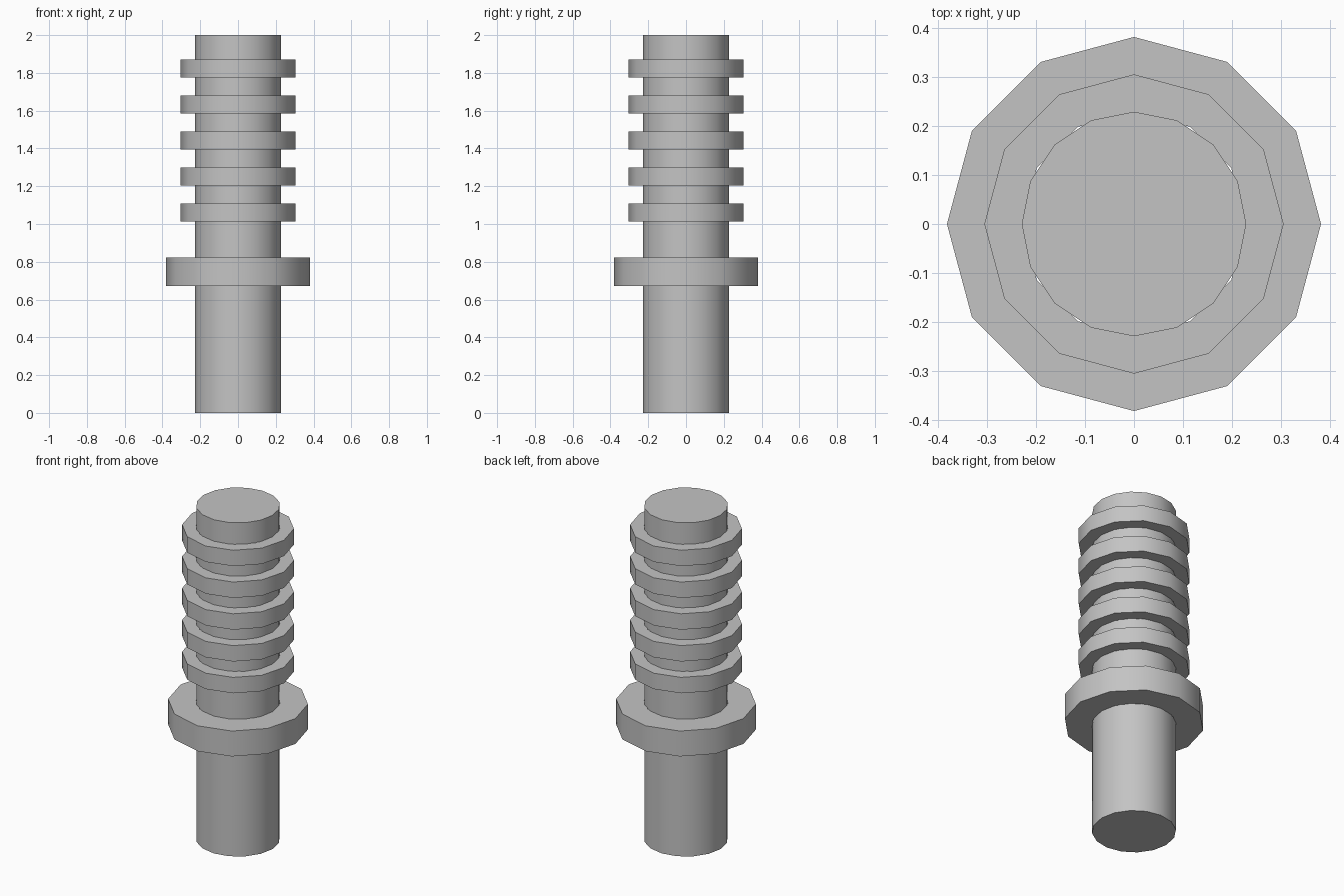
import bpy
import bmesh
from math import cos, sin, pi, radians

cube = bpy.data.objects.get("Cube")
if cube:
    bpy.data.objects.remove(cube, do_unlink=True)

# Single plain grey
grey = bpy.data.materials.new("plain grey")
grey.use_nodes = True
grey.diffuse_color = (0.55, 0.55, 0.55, 1)
grey.node_tree.nodes["Principled BSDF"].inputs["Base Color"].default_value = grey.diffuse_color

CORE_RADIUS = 0.2286


def finish(name, bm):
    bmesh.ops.recalc_face_normals(bm, faces=bm.faces[:])
    mesh = bpy.data.meshes.new(name)
    bm.to_mesh(mesh)
    bm.free()
    mesh.materials.append(grey)
    obj = bpy.data.objects.new(name, mesh)
    bpy.context.collection.objects.link(obj)
    bpy.ops.object.select_all(action='DESELECT')
    obj.select_set(True)
    bpy.context.view_layer.objects.active = obj
    bpy.ops.object.shade_smooth_by_angle(angle=radians(35))
    return obj


def circle(bm, radius, z, sides):
    angles = [2 * pi * i / sides for i in range(sides)]
    return [bm.verts.new((radius * cos(a), radius * sin(a), z)) for a in angles]


def bridge(bm, a, b):
    for i in range(len(a)):
        j = (i + 1) % len(a)
        bm.faces.new((a[i], a[j], b[j], b[i]))


def rod(name, radius, bottom, top, sides=16):
    bm = bmesh.new()
    low, high = circle(bm, radius, bottom, sides), circle(bm, radius, top, sides)
    bridge(bm, low, high)
    bm.faces.new(low)
    bm.faces.new(high)
    return finish(name, bm)


def collar(name, radius, bottom, top, sides=12):
    # Hollow band whose bore fits around the rod
    bm = bmesh.new()
    section = [(radius, bottom), (radius, top), (CORE_RADIUS, top), (CORE_RADIUS, bottom)]
    loops = [circle(bm, r, z, sides) for r, z in section]
    for i, loop in enumerate(loops):
        bridge(bm, loop, loops[(i + 1) % len(loops)])
    return finish(name, bm)


# Central rod, wide flange and five evenly spaced ribs
rod("central_rod", CORE_RADIUS, 0, 2)
collar("flange", 0.381, 0.671, 0.823)
for n in range(5):
    base = 1.014 + n * 0.1905
    collar(f"rib_{n + 1}", 0.3048, base, base + 0.0952)
